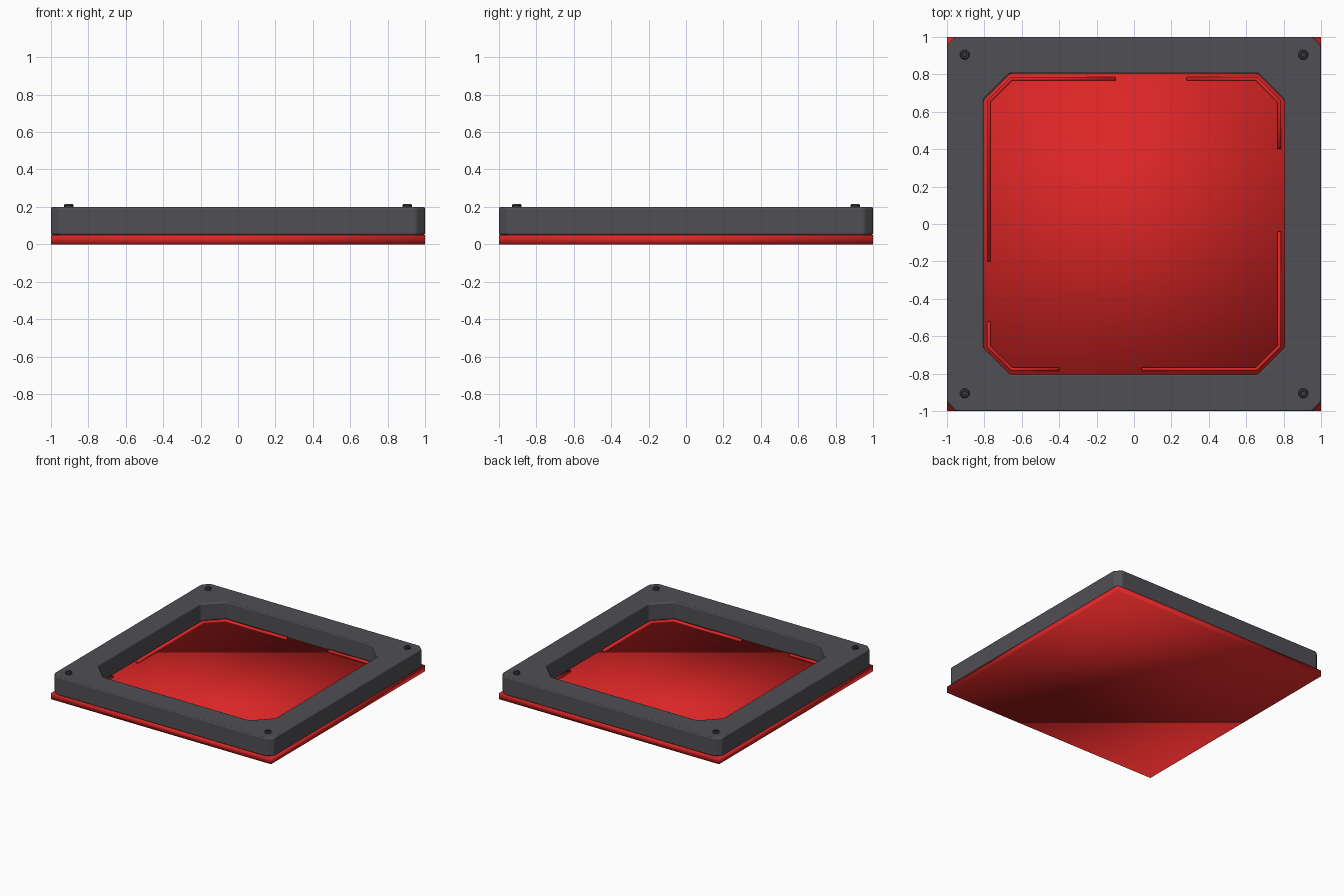
import bpy, bmesh, math
from mathutils import Vector

if "Cube" in bpy.data.objects:
    bpy.data.objects.remove(bpy.data.objects["Cube"])


def material(name, rgb):
    m = bpy.data.materials.new(name)
    m.diffuse_color = (*rgb, 1)
    m.use_nodes = True
    m.node_tree.nodes["Principled BSDF"].inputs["Base Color"].default_value = m.diffuse_color
    return m


RED = material("red", (0.716, 0.019, 0.019))
GREY = material("dark grey", (0.08, 0.08, 0.09))
DARK = material("screw grey", (0.05, 0.05, 0.06))


def add_object(name, bm, mat, smooth=True):
    bmesh.ops.recalc_face_normals(bm, faces=bm.faces)
    for f in bm.faces:
        f.smooth = smooth
    mesh = bpy.data.meshes.new(name)
    bm.to_mesh(mesh)
    bm.free()
    mesh.materials.append(mat)
    ob = bpy.data.objects.new(name, mesh)
    bpy.context.collection.objects.link(ob)
    return ob


def octagon(h, c):
    # square of half size h with corners cut by c
    k = h - c
    return [(h, -k), (h, k), (k, h), (-k, h), (-h, k), (-h, -k), (-k, -h), (k, -h)]


def tube(bm, rings):
    # closed surface through rings, the last ring joining the first
    n = len(rings[0])
    for i, a in enumerate(rings):
        b = rings[(i + 1) % len(rings)]
        for j in range(n):
            bm.faces.new((a[j], a[(j + 1) % n], b[(j + 1) % n], b[j]))


# base plate, softly shaded
bm = bmesh.new()
bmesh.ops.create_cube(bm, size=1)
bmesh.ops.scale(bm, vec=(2, 2, 0.05), verts=bm.verts)
bmesh.ops.translate(bm, vec=(0, 0, 0.025), verts=bm.verts)
add_object("base_plate", bm, RED)

# frame with an eight-sided opening
bm = bmesh.new()
outer, inner = octagon(1, 0.045), octagon(0.805, 0.145)
loops = [(outer, 0.05), (outer, 0.2), (inner, 0.2), (inner, 0.05)]
tube(bm, [[bm.verts.new((x, y, z)) for x, y in pts] for pts, z in loops])
frame = add_object("frame", bm, GREY)
bevel = frame.modifiers.new("rounded_edges", "BEVEL")
bevel.width = 0.012
bevel.segments = 3
bevel.limit_method = "ANGLE"
bevel.angle_limit = math.radians(30)
bevel.harden_normals = True


# raised strips that follow the inside of the opening
def strip(name, path, half=0.01, z0=0.045, z1=0.07):
    pts = [Vector(p) for p in path]
    bm = bmesh.new()
    rings = []
    for i, p in enumerate(pts):
        d0 = (p - pts[i - 1]).normalized() if i else None
        d1 = (pts[i + 1] - p).normalized() if i < len(pts) - 1 else None
        d0, d1 = d0 or d1, d1 or d0
        t = (d0 + d1).normalized()
        side = Vector((-t.y, t.x)) * half / t.dot(d0)
        rings.append([bm.verts.new((*(p + side * s), z))
                      for s, z in ((-1, z0), (1, z0), (1, z1), (-1, z1))])
    for a, b in zip(rings, rings[1:]):
        for j in range(4):
            k = (j + 1) % 4
            bm.faces.new((a[j], a[k], b[k], b[j]))
    bm.faces.new(rings[0])
    bm.faces.new(rings[-1])
    add_object(name, bm, RED)


H, K = 0.777, 0.655
strip("strip_back_left", [(-H, -0.2), (-H, K), (-K, H), (-0.1, H)])
strip("strip_back_right", [(0.28, H), (K, H), (H, K), (H, 0.4)])
strip("strip_front_right", [(H, -0.04), (H, -K), (K, -H), (0.04, -H)])
strip("strip_front_left", [(-0.4, -H), (-K, -H), (-H, -K), (-H, -0.52)])


# corner screws: turned head with a recessed socket
def screw(name, x, y, sides=24):
    bm = bmesh.new()
    profile = [(0.016, 0.195), (0.024, 0.2), (0.026, 0.208), (0.021, 0.216),
               (0.012, 0.216), (0.011, 0.207)]
    rings = [[bm.verts.new((x + r * math.cos(math.tau * i / sides),
                            y + r * math.sin(math.tau * i / sides), z))
              for i in range(sides)] for r, z in profile]
    for a, b in zip(rings, rings[1:]):
        for j in range(sides):
            k = (j + 1) % sides
            bm.faces.new((a[j], a[k], b[k], b[j]))
    bm.faces.new(rings[0])
    bm.faces.new(rings[-1])
    ob = add_object(name, bm, DARK)
    bpy.ops.object.select_all(action="DESELECT")
    bpy.context.view_layer.objects.active = ob
    ob.select_set(True)
    bpy.ops.object.shade_smooth_by_angle(angle=math.radians(30))


for sx, h in ((-1, "left"), (1, "right")):
    for sy, v in ((-1, "front"), (1, "back")):
        screw(f"screw_{v}_{h}", sx * 0.905, sy * 0.905)
